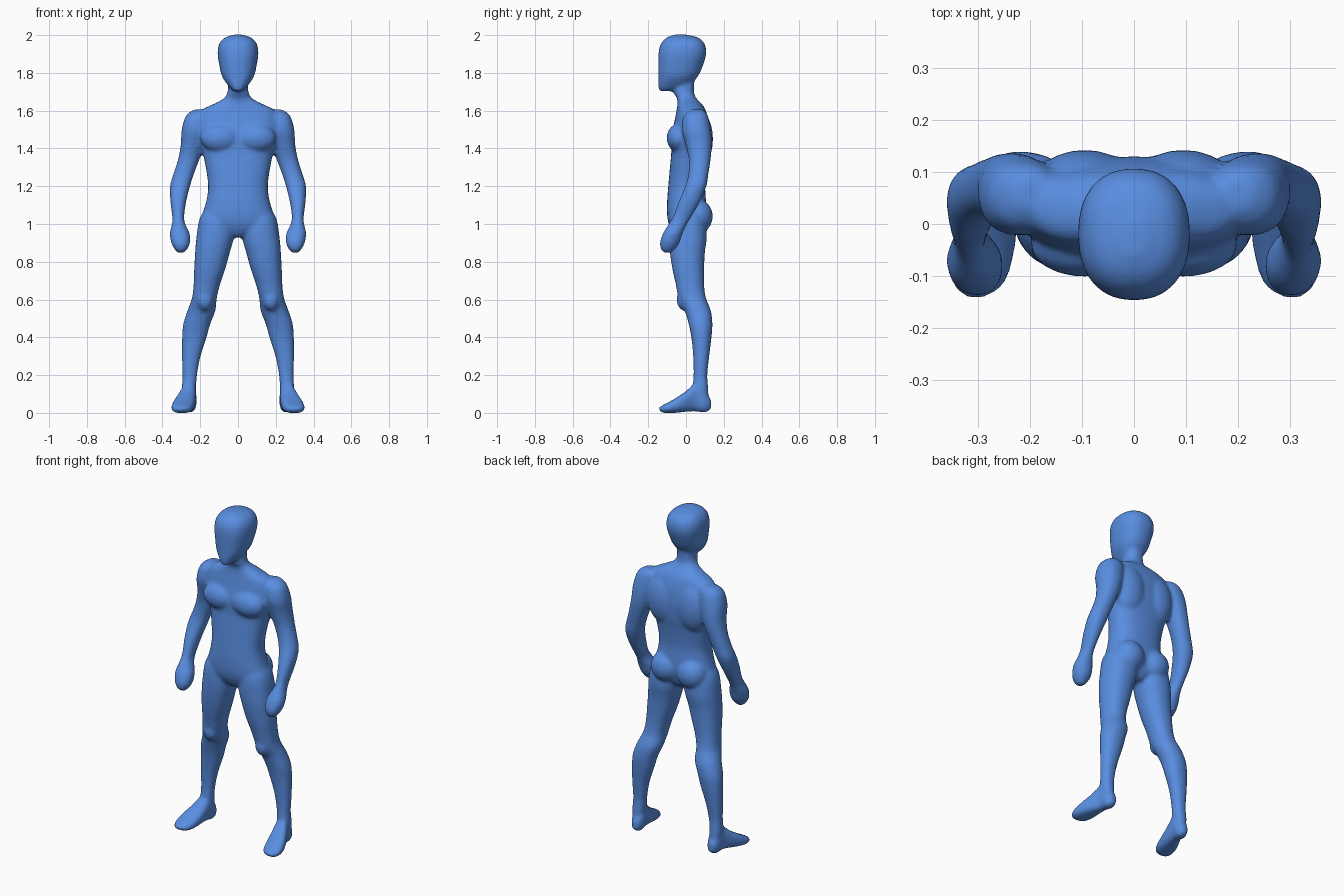
import bpy, bmesh, math
from mathutils import Vector, Matrix

bm = bmesh.new()


def spline(rows, steps=4):
    """Catmull-Rom interpolation between section rows."""
    out = []
    for i in range(len(rows) - 1):
        a, b, c, d = (Vector(rows[max(0, min(len(rows) - 1, k))]) for k in range(i - 1, i + 3))
        for s in range(steps):
            t = s / steps
            out.append(0.5 * (2 * b + (c - a) * t + (2 * a - 5 * b + 4 * c - d) * t * t
                              + (3 * b - a - 3 * c + d) * t ** 3))
    return out + [Vector(rows[-1])]


def loft(rows, axis='z', power=2.2, side=1, n=32):
    """Skin superellipse sections; row = station, x min, x max, cross min, cross max."""
    rings = []
    for h, x0, x1, c0, c1 in spline([tuple(map(float, r)) for r in rows]):
        ring = []
        for k in range(n):
            t = 2 * math.pi * k / n
            u, v = (math.copysign(abs(f) ** (2 / power), f) for f in (math.cos(t), math.sin(t)))
            x = side * ((x0 + x1) / 2 + u * (x1 - x0) / 2)
            c = (c0 + c1) / 2 + v * (c1 - c0) / 2
            ring.append(bm.verts.new((x, c, h) if axis == 'z' else (x, h, c)))
        rings.append(ring)
    faces = [bm.faces.new((a[k], a[(k + 1) % n], b[(k + 1) % n], b[k]))
             for a, b in zip(rings, rings[1:]) for k in range(n)]
    faces += [bm.faces.new(rings[0]), bm.faces.new(rings[-1])]
    bmesh.ops.recalc_face_normals(bm, faces=faces)


def muscle(loc, radii):
    m = Matrix.Translation(loc) @ Matrix.Diagonal((*radii, 1))
    bmesh.ops.create_uvsphere(bm, u_segments=24, v_segments=16, radius=1, matrix=m)


def centred(rows):
    return [(z, -w, w, f, b) for z, w, f, b in rows]


# Head
loft(centred([(1.703, .02, -.142, -.075), (1.73, .05, -.147, .01), (1.78, .084, -.147, .062),
              (1.84, .099, -.147, .09), (1.90, .108, -.146, .107), (1.95, .101, -.135, .1),
              (1.985, .073, -.105, .068), (2.003, .02, -.06, .0)]), power=2.3)

# Neck and torso
loft(centred([(1.77, .05, -.05, .045), (1.70, .055, -.065, .042), (1.665, .075, -.047, .055),
              (1.635, .13, -.045, .085), (1.60, .195, -.05, .105), (1.54, .215, -.062, .122),
              (1.46, .212, -.078, .13), (1.38, .188, -.078, .126), (1.30, .171, -.085, .113),
              (1.20, .158, -.094, .102), (1.12, .168, -.1, .106), (1.05, .188, -.1, .11),
              (1.00, .185, -.092, .1), (.96, .11, -.075, .085), (.93, .035, -.05, .06)]), power=2.4)

ARM = [(1.607, .17, .23, .03, .09), (1.575, .14, .275, -.01, .115), (1.50, .15, .298, -.022, .132),
       (1.42, .175, .303, -.002, .137), (1.34, .205, .318, .015, .13), (1.26, .235, .343, .012, .118),
       (1.20, .254, .36, -.005, .108), (1.12, .274, .358, -.038, .075), (1.04, .285, .348, -.068, .03),
       (1.00, .279, .35, -.092, .005), (.95, .256, .361, -.122, -.018), (.90, .254, .353, -.138, -.035),
       (.865, .27, .335, -.132, -.06), (.848, .287, .318, -.115, -.08)]

LEG = [(1.10, .06, .16, -.05, .06), (1.03, .02, .203, -.085, .1), (.93, .022, .22, -.09, .11),
       (.85, .043, .227, -.085, .1), (.76, .068, .232, -.072, .096), (.68, .095, .235, -.054, .096),
       (.61, .112, .243, -.04, .105), (.54, .12, .268, -.006, .132), (.47, .147, .29, .014, .14),
       (.40, .166, .296, .028, .135), (.30, .198, .297, .038, .123), (.20, .217, .294, .04, .113),
       (.13, .222, .297, .035, .118), (.06, .23, .29, .04, .12)]

FOOT = [(-.142, .285, .325, .012, .03), (-.115, .25, .35, .0, .045), (-.06, .232, .35, .0, .075),
        (0, .225, .327, .006, .115), (.05, .222, .302, .008, .155), (.1, .22, .293, .002, .12),
        (.132, .238, .275, .02, .07)]

for s in (1, -1):
    # Limbs
    loft(ARM, side=s)
    loft(LEG, side=s)
    loft(FOOT, axis='y', power=2.6, side=s)
    # Chest, back, shoulder blade, seat and kneecap muscles
    muscle((s * .095, -.04, 1.455), (.105, .062, .075))
    muscle((s * .095, .068, 1.45), (.105, .075, .15))
    muscle((s * .088, .062, 1.04), (.09, .08, .09))
    muscle((s * .175, -.005, .60), (.045, .045, .06))

# Fuse everything into one smooth skin
mesh = bpy.data.meshes.new("body")
bm.to_mesh(mesh)
bm.free()
body = bpy.data.objects.new("body", mesh)
bpy.context.collection.objects.link(body)
skin = body.modifiers.new("fuse", 'REMESH')
skin.mode = 'VOXEL'
skin.voxel_size = .01
skin.use_smooth_shade = True
soft = body.modifiers.new("soften", 'SMOOTH')
soft.factor = .5
soft.iterations = 5

mat = bpy.data.materials.new("blue")
mat.diffuse_color = (.1, .27, .75, 1)
mesh.materials.append(mat)
